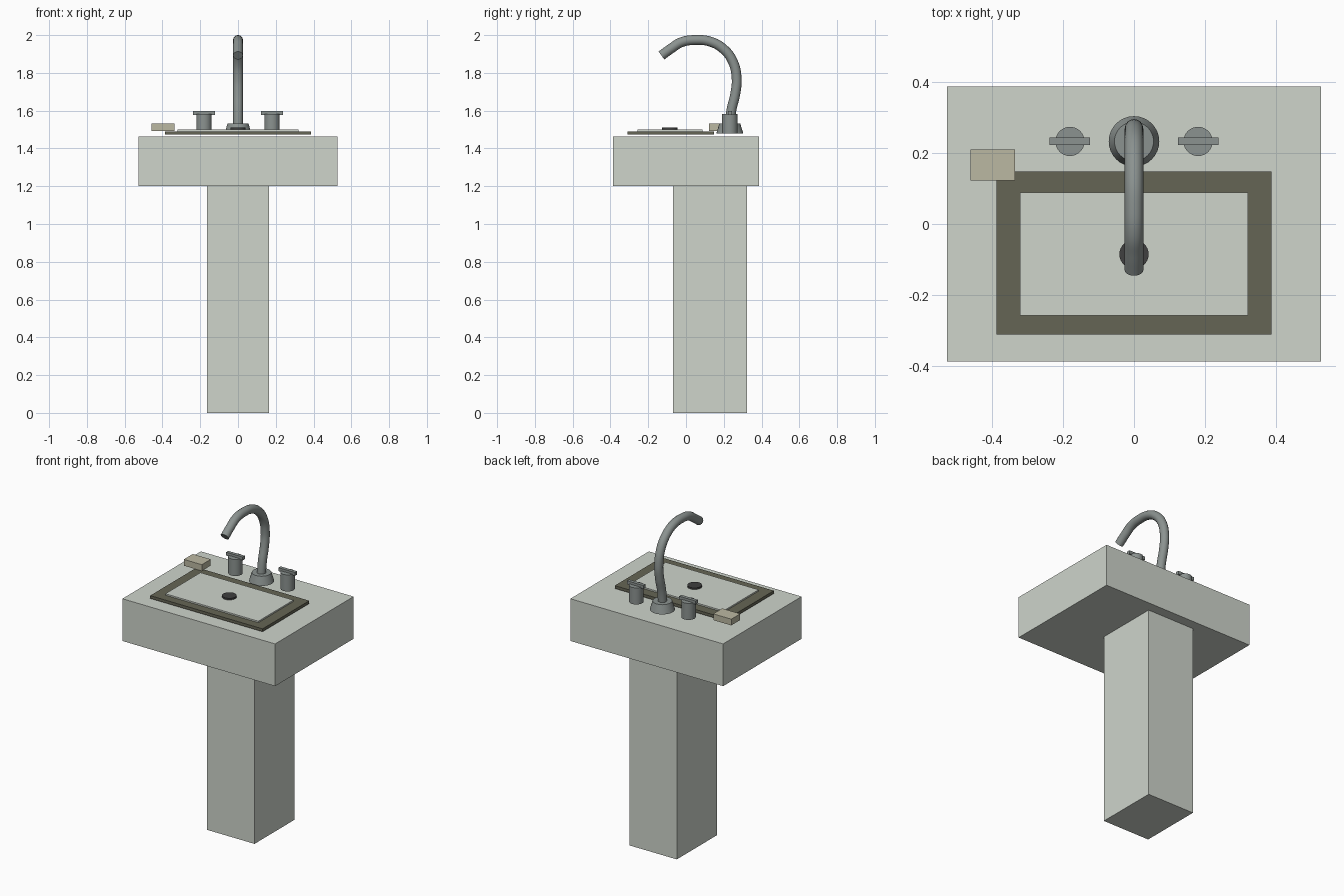
import bpy
from mathutils import Vector

if "Cube" in bpy.data.objects:
    bpy.data.objects.remove(bpy.data.objects["Cube"])


def material(name, rgb):
    m = bpy.data.materials.new(name)
    m.diffuse_color = (*rgb, 1)
    m.use_nodes = True
    m.node_tree.nodes["Principled BSDF"].inputs["Base Color"].default_value = m.diffuse_color
    return m


STONE = material("stone", (0.62, 0.66, 0.60))
OLIVE = material("olive_trim", (0.13, 0.13, 0.09))
METAL = material("metal", (0.26, 0.29, 0.28))
DARK = material("dark_metal", (0.05, 0.05, 0.05))
SOAP = material("soap", (0.50, 0.48, 0.36))


def box(name, lo, hi, mat):
    lo, hi = Vector(lo), Vector(hi)
    bpy.ops.mesh.primitive_cube_add(size=1, location=(lo + hi) / 2)
    ob = bpy.context.object
    ob.name = name
    ob.scale = hi - lo
    bpy.ops.object.transform_apply(location=False, rotation=False, scale=True)
    ob.data.materials.append(mat)
    return ob


def cone(name, x, y, z0, z1, r0, r1, mat):
    bpy.ops.mesh.primitive_cone_add(vertices=32, radius1=r0, radius2=r1,
                                    depth=z1 - z0, location=(x, y, (z0 + z1) / 2))
    ob = bpy.context.object
    ob.name = name
    ob.data.materials.append(mat)
    bpy.ops.object.shade_smooth_by_angle()
    return ob


# Pedestal and basin slab
box("pedestal", (-0.163, -0.07, 0), (0.163, 0.323, 1.2), STONE)
box("basin", (-0.526, -0.386, 1.2), (0.526, 0.386, 1.463), STONE)

# Bowl trim, bowl floor and drain
box("bowl_trim", (-0.387, -0.311, 1.473), (0.387, 0.148, 1.491), OLIVE)
box("bowl_floor", (-0.32, -0.257, 1.48), (0.32, 0.088, 1.5), STONE)
cone("drain", 0, -0.085, 1.495, 1.51, 0.041, 0.041, DARK)

# Soap bar on the trim corner
box("soap_bar", (-0.459, 0.122, 1.493), (-0.335, 0.21, 1.532), SOAP)

# Tap knobs with cross handles
for side, x in (("left", -0.18), ("right", 0.18)):
    cone(side + "_knob", x, 0.232, 1.48, 1.583, 0.041, 0.041, METAL)
    box(side + "_handle", (x - 0.057, 0.222, 1.577), (x + 0.057, 0.243, 1.598), METAL)

# Spout base
cone("spout_base", 0, 0.232, 1.48, 1.533, 0.071, 0.055, METAL)

# Curved spout: (y, z) centre line, bevelled into a tube
path = [(0.228, 1.5), (0.24, 1.6), (0.261, 1.69), (0.268, 1.77), (0.248, 1.86),
        (0.2, 1.925), (0.13, 1.965), (0.045, 1.974), (-0.025, 1.962),
        (-0.08, 1.928), (-0.13, 1.892)]
curve = bpy.data.curves.new("spout", "CURVE")
curve.dimensions = "3D"
curve.bevel_depth = 0.026
curve.bevel_resolution = 6
curve.use_fill_caps = True
spline = curve.splines.new("BEZIER")
spline.resolution_u = 6
spline.bezier_points.add(len(path) - 1)
for p, (y, z) in zip(spline.bezier_points, path):
    p.co = (0, y, z)
    p.handle_left_type = p.handle_right_type = "AUTO"
spout = bpy.data.objects.new("spout", curve)
bpy.context.collection.objects.link(spout)
curve.materials.append(METAL)
bpy.context.view_layer.objects.active = spout
bpy.ops.object.select_all(action="DESELECT")
spout.select_set(True)
bpy.ops.object.convert(target="MESH")
bpy.ops.object.shade_smooth_by_angle()
